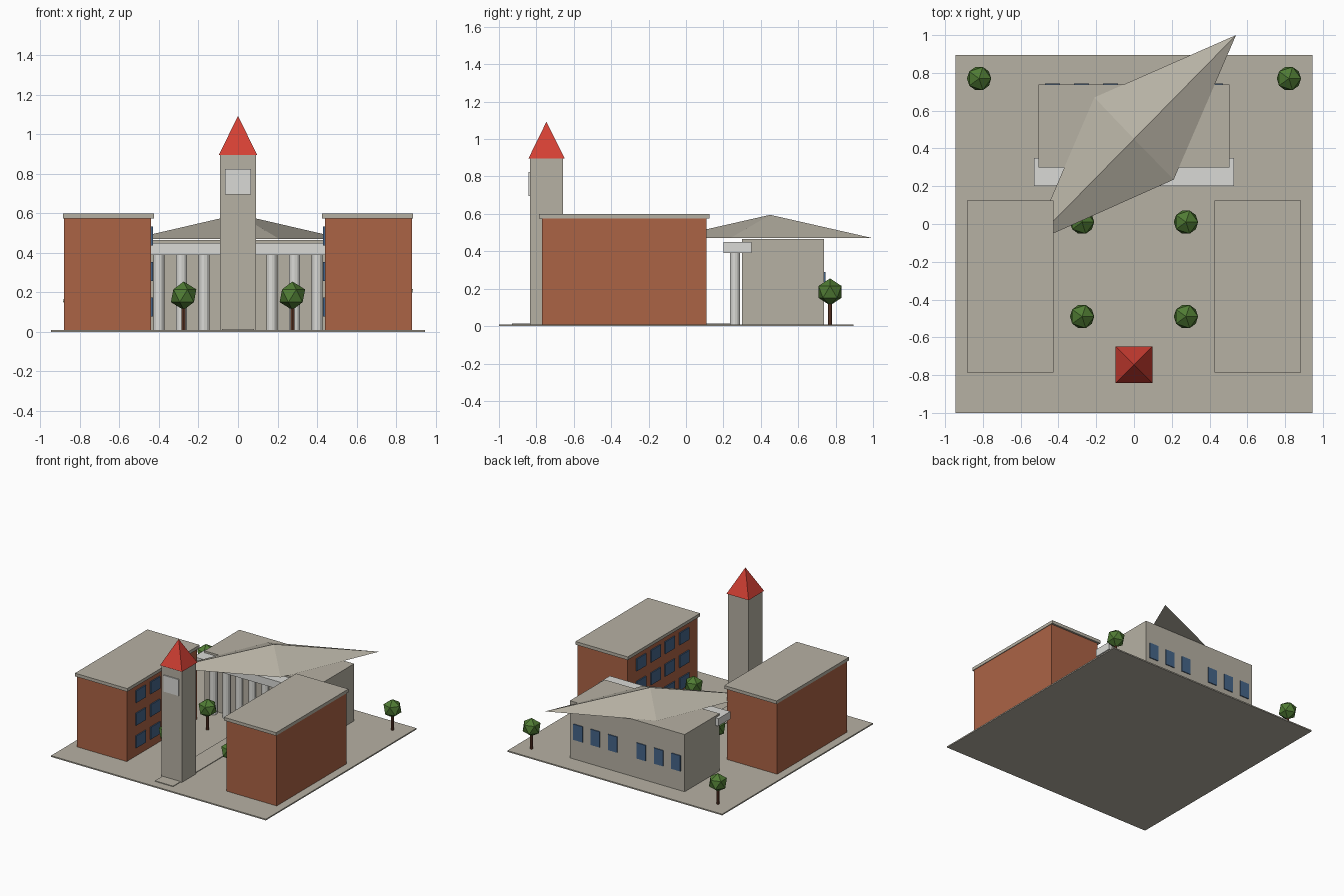
import bpy
import math

if "Cube" in bpy.data.objects:
    bpy.data.objects.remove(bpy.data.objects["Cube"], do_unlink=True)


def material(name, r, g, b):
    m = bpy.data.materials.new(name)
    m.use_nodes = True
    m.diffuse_color = (r, g, b, 1)
    m.node_tree.nodes["Principled BSDF"].inputs["Base Color"].default_value = (r, g, b, 1)
    return m


stone = material("warm_stone", 0.47, 0.44, 0.37)
brick = material("red_brick", 0.41, 0.125, 0.06)
red = material("red_tile", 0.65, 0.05, 0.034)
pale = material("pale_stone", 0.70, 0.70, 0.67)
glass = material("blue_glass", 0.06, 0.13, 0.25)
leaf = material("green_leaf", 0.08, 0.2, 0.034)
bark = material("brown_bark", 0.16, 0.055, 0.028)


def finish(name, mat):
    ob = bpy.context.object
    ob.name = name
    ob.data.materials.append(mat)
    return ob


def box(name, mat, x0, x1, y0, y1, z0, z1):
    bpy.ops.mesh.primitive_cube_add(
        size=1, location=((x0 + x1) / 2, (y0 + y1) / 2, (z0 + z1) / 2))
    ob = finish(name, mat)
    ob.scale = (abs(x1 - x0), abs(y1 - y0), abs(z1 - z0))
    return ob


def cylinder(name, mat, sides, radius, x, y, z0, z1):
    bpy.ops.mesh.primitive_cylinder_add(
        vertices=sides, radius=radius, depth=z1 - z0, location=(x, y, (z0 + z1) / 2))
    return finish(name, mat)


def pyramid(name, mat, corners, base_z, apex):
    verts = [(x, y, base_z) for x, y in corners] + [apex]
    faces = [(3, 2, 1, 0)] + [(i, (i + 1) % 4, 4) for i in range(4)]
    me = bpy.data.meshes.new(name)
    me.from_pydata(verts, [], faces)
    me.materials.append(mat)
    ob = bpy.data.objects.new(name, me)
    bpy.context.collection.objects.link(ob)
    return ob


# Ground and central path
box("ground", stone, -0.945, 0.945, -1, 0.895, 0, 0.01)
box("path", stone, -0.08, 0.08, -0.93, 0.24, 0.008, 0.015)

# Brick wings with flat roofs and windows facing the courtyard
for side, label in ((-1, "right"), (1, "left")):
    box(label + "_wing", brick, side * 0.44, side * 0.88, -0.77, 0.11, 0.01, 0.575)
    box(label + "_wing_roof", stone, side * 0.425, side * 0.885, -0.785, 0.125, 0.575, 0.6)
    for row in range(3):
        for col in range(4):
            y, z = -0.6 + 0.18 * col, 0.125 + 0.18 * row
            box(label + "_wing_window", glass, side * 0.431, side * 0.4405,
                y - 0.06, y + 0.06, z - 0.048, z + 0.048)

# Hall with rear windows
box("hall", stone, -0.505, 0.505, 0.3, 0.738, 0.01, 0.465)
for side in (-1, 1):
    for i in range(3):
        x = side * (0.125 + 0.153 * i)
        box("hall_window", glass, x - 0.04, x + 0.04, 0.7375, 0.745, 0.165, 0.29)

# Portico
box("portico_beam", pale, -0.53, 0.53, 0.2, 0.35, 0.39, 0.45)
for i in range(8):
    cylinder("portico_column", pale, 12, 0.028, -0.4 + 0.8 * i / 7, 0.262, 0.01, 0.39)

# Skewed hall roof
pyramid("hall_roof", stone,
        [(-0.54, -0.1), (0.21, 0.235), (0.54, 1.0), (-0.21, 0.67)],
        0.47, (0, 0.45, 0.595))

# Tower with panel and pointed roof
box("tower", stone, -0.09, 0.09, -0.835, -0.657, 0.01, 0.9)
box("tower_panel", pale, -0.067, 0.067, -0.843, -0.834, 0.695, 0.825)
pyramid("tower_roof", red,
        [(-0.097, -0.843), (0.097, -0.843), (0.097, -0.648), (-0.097, -0.648)],
        0.895, (0, -0.746, 1.093))

# Trees
for ax, y in ((0.275, 0.01), (0.275, -0.49), (0.82, 0.77)):
    for x in (-ax, ax):
        cylinder("tree_trunk", bark, 8, 0.01, x, y, 0.005, 0.14)
        bpy.ops.mesh.primitive_ico_sphere_add(subdivisions=1, radius=0.072, location=(x, y, 0.183))
        finish("tree_crown", leaf)
